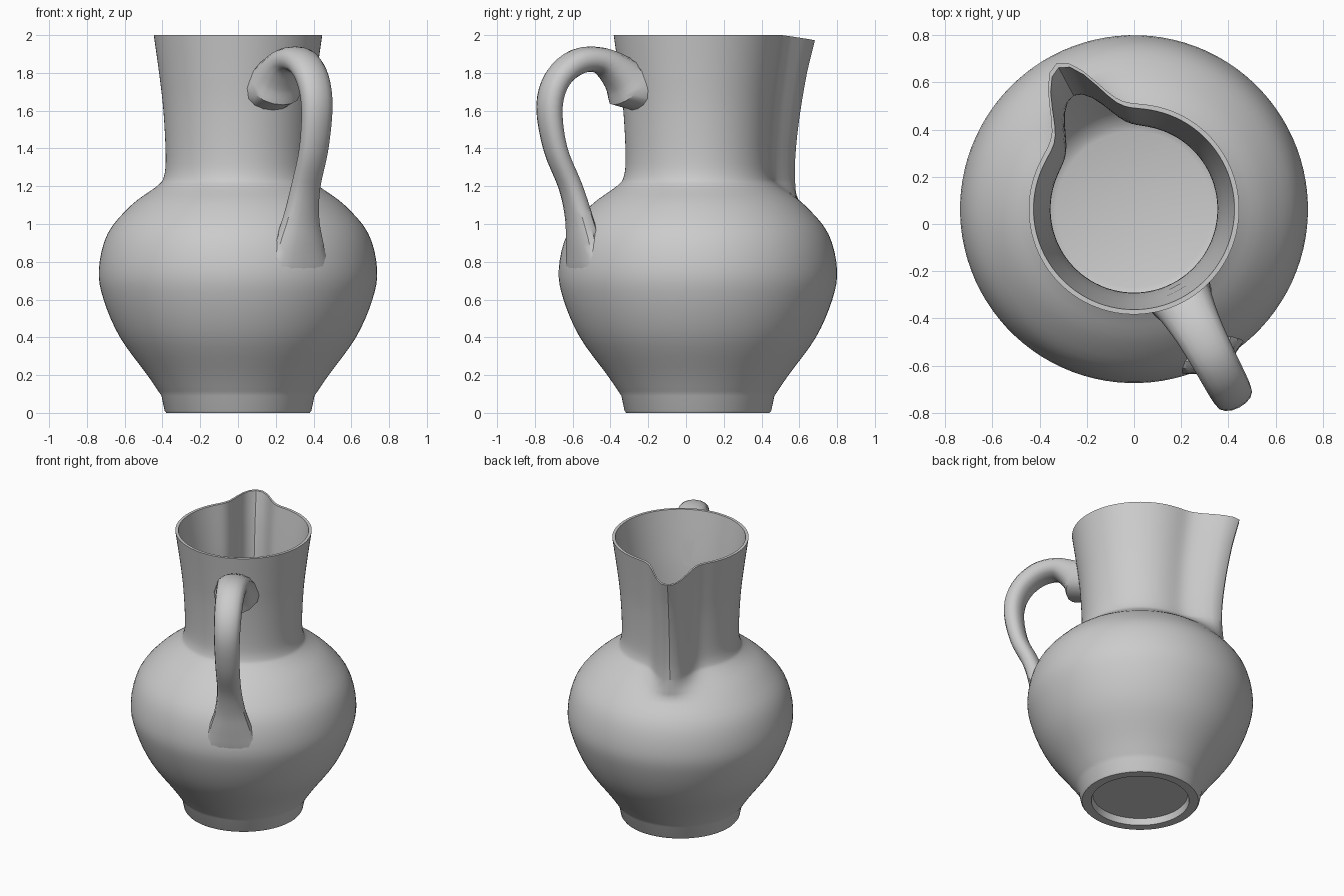
import bpy, bmesh, math
from mathutils import Matrix, Vector

if "Cube" in bpy.data.objects:
    bpy.data.objects.remove(bpy.data.objects["Cube"], do_unlink=True)

clay = bpy.data.materials.new("grey clay")
clay.use_nodes = True
colour = (0.6, 0.6, 0.6, 1)
clay.diffuse_color = colour
clay.node_tree.nodes["Principled BSDF"].inputs["Base Color"].default_value = colour

# The spout points along local +x and the handle along local -x
PLACE = Matrix.Translation((0, 0.063, 0)) @ Matrix.Rotation(math.radians(118), 4, "Z")


def smooth_path(points, steps):
    """Catmull-Rom curve through tuples of any length."""
    pts = [Vector(p) for p in points]
    pts = [2 * pts[0] - pts[1]] + pts + [2 * pts[-1] - pts[-2]]
    out = []
    for a, b, c, d in zip(pts, pts[1:], pts[2:], pts[3:]):
        for i in range(steps):
            t = i / steps
            out.append(0.5 * (2 * b + (c - a) * t + (2 * a - 5 * b + 4 * c - d) * t**2
                              + (3 * b - a - 3 * c + d) * t**3))
    return out + [pts[-2]]


def loft(name, rings):
    """Skin a list of closed rings and cap both ends."""
    bm = bmesh.new()
    loops = [[bm.verts.new(PLACE @ Vector(p)) for p in ring] for ring in rings]
    n = len(loops[0])
    for low, high in zip(loops, loops[1:]):
        for i in range(n):
            j = (i + 1) % n
            bm.faces.new((low[i], low[j], high[j], high[i]))
    bm.faces.new(loops[0][::-1])
    bm.faces.new(loops[-1])
    bmesh.ops.recalc_face_normals(bm, faces=bm.faces)
    mesh = bpy.data.meshes.new(name)
    bm.to_mesh(mesh)
    bm.free()
    obj = bpy.data.objects.new(name, mesh)
    bpy.context.collection.objects.link(obj)
    mesh.materials.append(clay)
    bpy.ops.object.select_all(action="DESELECT")
    obj.select_set(True)
    bpy.context.view_layer.objects.active = obj
    bpy.ops.object.shade_smooth_by_angle(angle=math.radians(35))
    return obj


# Jug wall: (radius, height) above the foot
wall = smooth_path([(0.405, 0.09), (0.48, 0.2), (0.625, 0.4), (0.712, 0.6), (0.737, 0.76),
                    (0.69, 0.95), (0.565, 1.1), (0.43, 1.2), (0.393, 1.25), (0.383, 1.36),
                    (0.395, 1.6), (0.418, 1.8), (0.446, 2.0)], 4)


def wall_radius(z):
    for (r0, z0), (r1, z1) in zip(wall, wall[1:]):
        if z0 <= z <= z1:
            return r0 + (r1 - r0) * (z - z0) / (z1 - z0)
    return wall[-1][0]


def jug_ring(r, z, inset, sides=96):
    """Circle pulled out to a pouring lip on the neck."""
    rise = max(0, (z - 1.3) / 0.7)
    tip = 0.575 + 0.125 * rise**1.5 - inset
    pull = max(0, tip - r) if z > 1.0 else 0
    spread = math.radians(15 - 2 * min(1, rise))
    ring = []
    for i in range(sides):
        a = math.tau * i / sides
        off = min(a, math.tau - a)
        bulge = math.exp(-(off / spread) ** 2)
        radius = r + pull * bulge
        drop = 0.03 * bulge * max(0, (z - 1.8) / 0.2)
        ring.append((radius * math.cos(a), radius * math.sin(a), z - drop))
    return ring


# Foot with a recessed underside, outer wall, rim, inner wall and floor
foot = [(0.31, 0.045), (0.32, 0.0), (0.38, 0.0), (0.389, 0.012)]
outline = [(r, z, 0) for r, z in foot] + [(r, z, 0) for r, z in wall]
for r, z in reversed(wall):
    if z > 0.12:
        inset = 0.03 - 0.01 * max(0, (z - 1.3) / 0.7)
        outline.append((r - inset, z, inset))
outline += [(0.36, 0.11, 0), (0.33, 0.1, 0)]
loft("jug_body", [jug_ring(*p) for p in outline])

# Handle: (distance out, height, half width, half thickness)
handle_path = smooth_path([(0.38, 1.71, 0.15, 0.16), (0.46, 1.79, 0.125, 0.105),
                           (0.58, 1.865, 0.105, 0.07), (0.72, 1.86, 0.095, 0.068),
                           (0.84, 1.77, 0.09, 0.065), (0.89, 1.62, 0.085, 0.062),
                           (0.855, 1.4, 0.08, 0.055), (0.765, 1.2, 0.08, 0.055),
                           (0.715, 1.04, 0.1, 0.06), (0.69, 0.9, 0.14, 0.065),
                           (0.68, 0.72, 0.19, 0.05)], 4)
rings = []
for i, (u, z, width, thick) in enumerate(handle_path):
    before = handle_path[max(i - 1, 0)]
    after = handle_path[min(i + 1, len(handle_path) - 1)]
    along = Vector((after[0] - before[0], after[1] - before[1])).normalized()
    ring = []
    for k in range(16):
        a = math.tau * k / 16
        side = width * math.cos(a)
        lift = thick * math.copysign(abs(math.sin(a)) ** 0.8, math.sin(a))
        out, height = u - along.y * lift, z + along.x * lift
        # Keep the roots buried in the thickness of the wall
        surface = math.sqrt((wall_radius(height) - 0.012) ** 2 - side**2)
        at_end = i in (0, len(handle_path) - 1)
        out = surface if at_end else max(out, surface)
        ring.append((-out, side, height))
    rings.append(ring)
loft("handle", rings)
